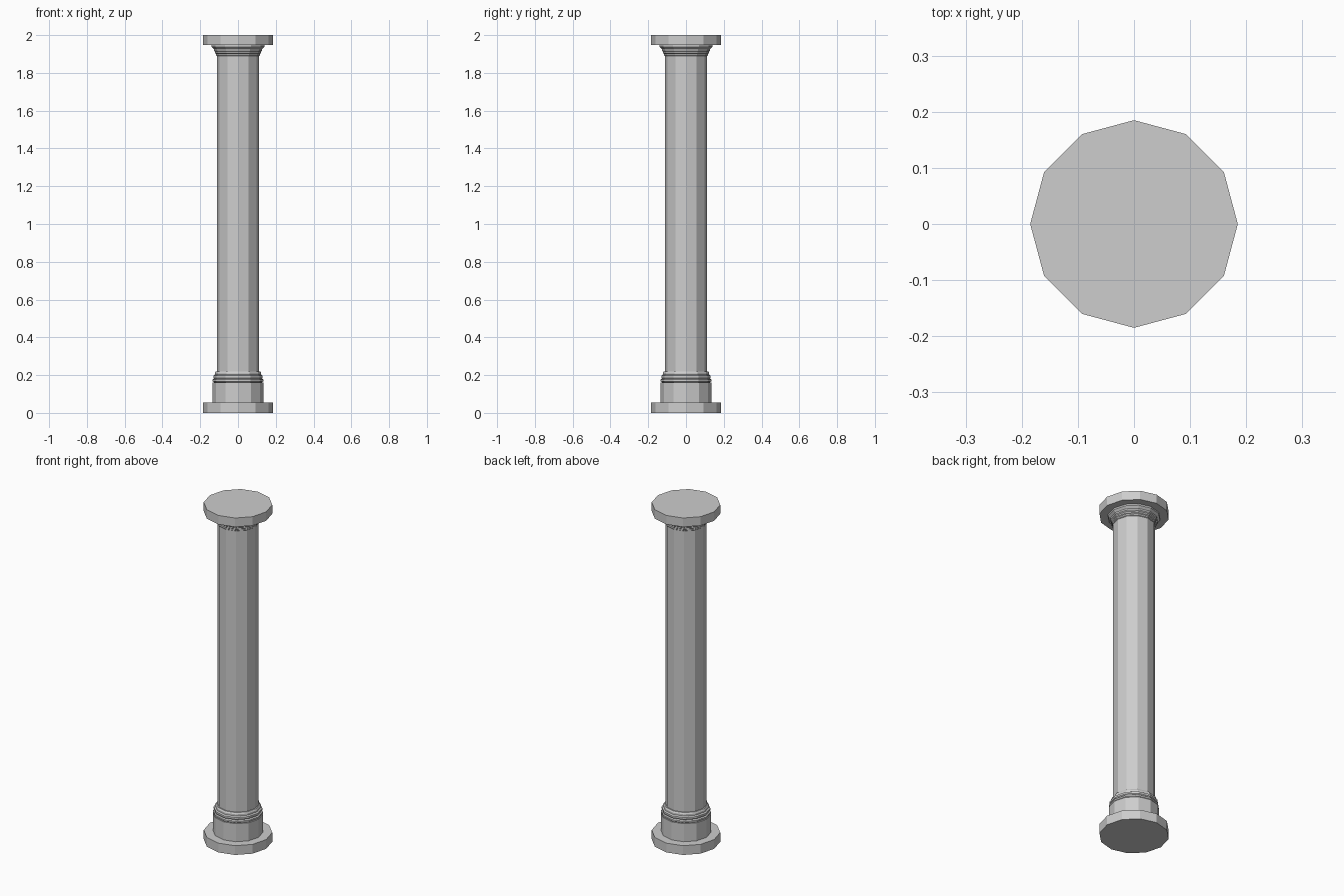
import bpy, bmesh, math

if "Cube" in bpy.data.objects:
    bpy.data.objects.remove(bpy.data.objects["Cube"])

SIDES = 12
stone = bpy.data.materials.new("grey stone")
stone.diffuse_color = (0.61, 0.61, 0.61, 1)
stone.use_nodes = True
stone.node_tree.nodes["Principled BSDF"].inputs["Base Color"].default_value = stone.diffuse_color


def lathe(name, profile):
    """Turn a (radius, height) profile into a closed twelve-sided solid."""
    bm = bmesh.new()
    rings = []
    for r, z in profile:
        rings.append([bm.verts.new((r * math.cos(2 * math.pi * i / SIDES),
                                    r * math.sin(2 * math.pi * i / SIDES), z))
                      for i in range(SIDES)])
    for low, high in zip(rings, rings[1:]):
        for i in range(SIDES):
            j = (i + 1) % SIDES
            bm.faces.new((low[i], low[j], high[j], high[i]))
    bm.faces.new(rings[0][::-1])
    bm.faces.new(rings[-1])
    mesh = bpy.data.meshes.new(name)
    bm.to_mesh(mesh)
    bm.free()
    mesh.materials.append(stone)
    obj = bpy.data.objects.new(name, mesh)
    bpy.context.collection.objects.link(obj)
    return obj


# Slabs at both ends
lathe("base_slab", [(0.185, 0), (0.185, 0.055)])
lathe("top_slab", [(0.185, 1.947), (0.185, 2.0)])

# Drum above the base slab
lathe("base_drum", [(0.135, 0.055), (0.135, 0.162)])

# Stepped mouldings between drum and shaft
lathe("base_moulding", [(0.127, 0.162), (0.134, 0.167), (0.134, 0.176),
                        (0.127, 0.181), (0.131, 0.186), (0.131, 0.197),
                        (0.123, 0.202), (0.123, 0.212), (0.118, 0.220)])

# Shaft
lathe("shaft", [(0.112, 0.21), (0.112, 1.895)])

# Stepped mouldings widening under the top slab
lathe("top_moulding", [(0.107, 1.885), (0.116, 1.892), (0.116, 1.900),
                       (0.121, 1.904), (0.121, 1.912), (0.127, 1.917),
                       (0.127, 1.926), (0.133, 1.932), (0.139, 1.938),
                       (0.139, 1.947)])
